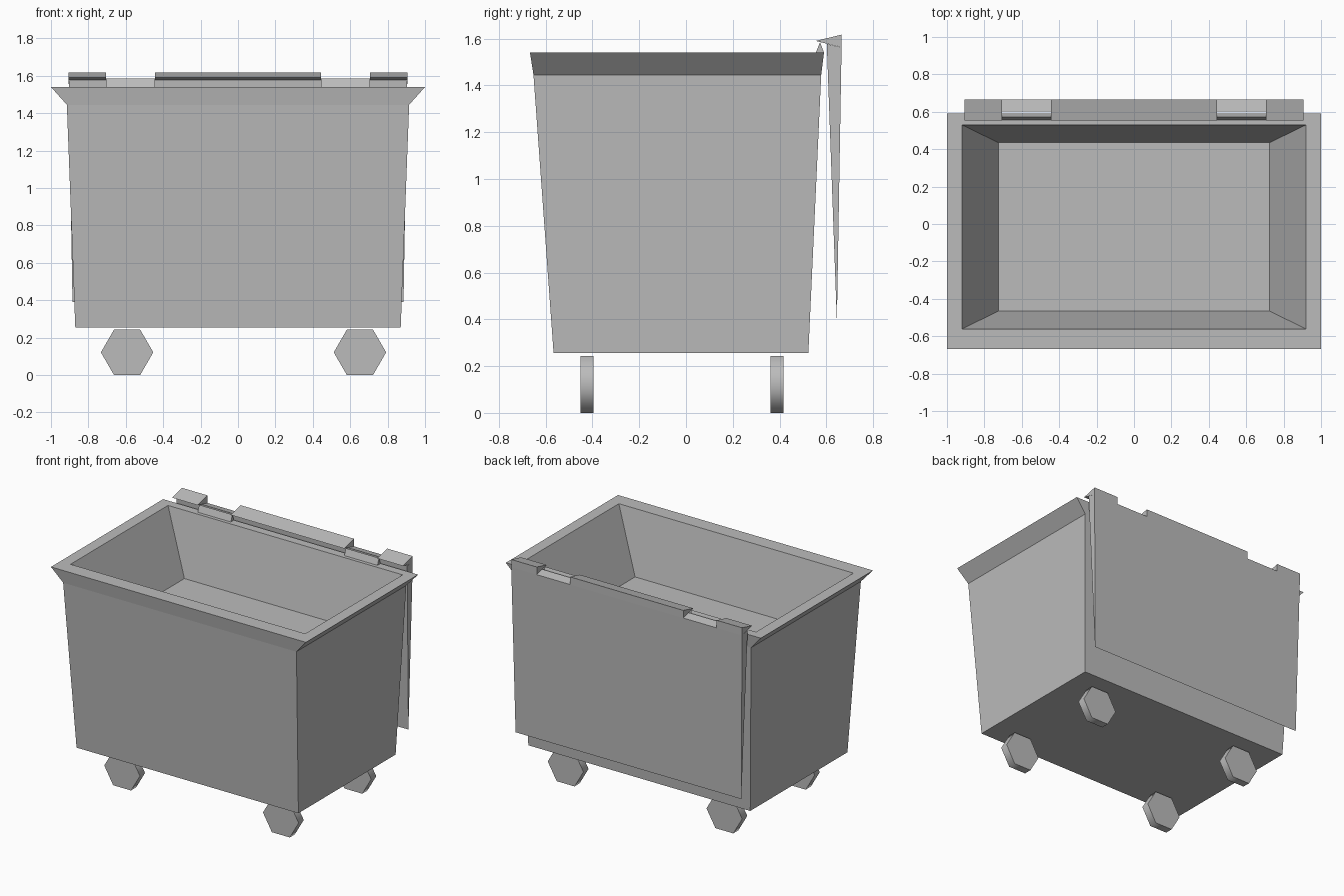
import bpy
import bmesh
import math
from mathutils import Matrix

cube = bpy.data.objects.get("Cube")
if cube:
    bpy.data.objects.remove(cube, do_unlink=True)

grey = bpy.data.materials.new("plain grey")
grey.use_nodes = True
GREY = (0.5, 0.5, 0.5, 1)
grey.diffuse_color = GREY
grey.node_tree.nodes["Principled BSDF"].inputs["Base Color"].default_value = GREY


def finish(name, bm):
    """Turn a bmesh into a named, coloured object."""
    bmesh.ops.recalc_face_normals(bm, faces=bm.faces)
    mesh = bpy.data.meshes.new(name)
    bm.to_mesh(mesh)
    bm.free()
    mesh.materials.append(grey)
    obj = bpy.data.objects.new(name, mesh)
    bpy.context.collection.objects.link(obj)
    return obj


def loft(name, rings):
    """Bridge rings of points in order and cap both ends."""
    bm = bmesh.new()
    loops = [[bm.verts.new(p) for p in ring] for ring in rings]
    n = len(loops[0])
    for low, high in zip(loops, loops[1:]):
        for i in range(n):
            j = (i + 1) % n
            bm.faces.new((low[i], low[j], high[j], high[i]))
    bm.faces.new(loops[0][::-1])
    bm.faces.new(loops[-1])
    return finish(name, bm)


def rectangle(half_x, front, back, z):
    return [(-half_x, front, z), (half_x, front, z), (half_x, back, z), (-half_x, back, z)]


def prism(name, x0, x1, profile):
    """Sweep a y-z profile along x."""
    return loft(name, [[(x, y, z) for y, z in profile] for x in (x0, x1)])


# Tapered bin with flared rim and shallow inner tray
loft("bin_body", [
    rectangle(0.87, -0.566, 0.523, 0.255),
    rectangle(0.915, -0.652, 0.578, 1.445),
    rectangle(1.0, -0.667, 0.59, 1.54),
    rectangle(0.92, -0.562, 0.53, 1.54),
    rectangle(0.725, -0.465, 0.435, 1.11),
])

# Lid hanging open behind the bin, thinning to an edge at the bottom
bm = bmesh.new()
ends = []
for s in (-1, 1):
    ends.append([bm.verts.new(p) for p in (
        (s * 0.905, 0.602, 1.577), (s * 0.905, 0.665, 1.563), (s * 0.885, 0.645, 0.39))])
a, b = ends
bm.faces.new(a)
bm.faces.new(b)
for i in range(3):
    j = (i + 1) % 3
    bm.faces.new((a[i], a[j], b[j], b[i]))
finish("lid_panel", bm)

# Wedge lip along the lid, broken by two hinge gaps
lip = [(0.554, 1.59), (0.665, 1.563), (0.665, 1.617)]
prism("lid_lip_middle", -0.445, 0.445, lip)
hinge = [(0.555, 1.54), (0.59, 1.54), (0.573, 1.585)]
for side, s in (("left", 1), ("right", -1)):
    prism("lid_lip_" + side, s * 0.705, s * 0.905, lip)
    prism("hinge_" + side, s * 0.445, s * 0.705, hinge)

# Six-sided wheels
for end, y in (("front", -0.423), ("back", 0.389)):
    for side, x in (("left", 0.652), ("right", -0.593)):
        bm = bmesh.new()
        bmesh.ops.create_cone(bm, cap_ends=True, segments=6, radius1=0.14, radius2=0.14, depth=0.057)
        # Stand the wheel upright with a flat side on the ground
        bmesh.ops.rotate(bm, verts=bm.verts, matrix=Matrix.Rotation(math.radians(90), 3, "X"))
        if max(v.co.z for v in bm.verts) > 0.13:
            bmesh.ops.rotate(bm, verts=bm.verts, matrix=Matrix.Rotation(math.radians(30), 3, "Y"))
        bmesh.ops.translate(bm, verts=bm.verts, vec=(x, y, 0.1213))
        wheel = finish("wheel_" + end + "_" + side, bm)
        bpy.ops.object.select_all(action="DESELECT")
        wheel.select_set(True)
        bpy.context.view_layer.objects.active = wheel
        bpy.ops.object.shade_smooth_by_angle(angle=math.radians(65))
